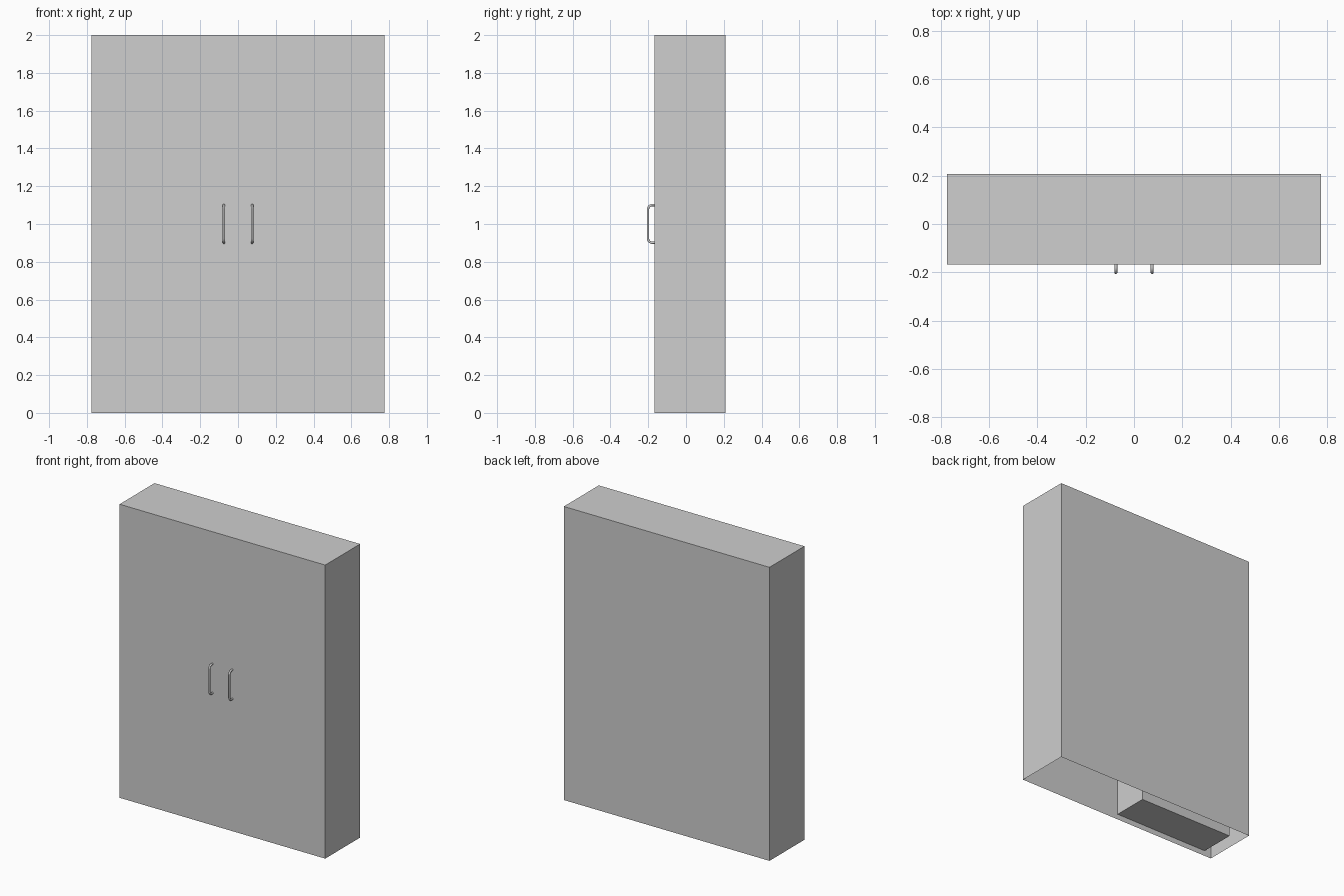
import bpy, bmesh, math
from mathutils import Matrix, Vector

cube = bpy.data.objects.get("Cube")
if cube:
    bpy.data.objects.remove(cube, do_unlink=True)

# Single grey finish
grey = bpy.data.materials.new("plain_grey")
grey.use_nodes = True
color = (0.62, 0.62, 0.62, 1)
grey.diffuse_color = color
grey.node_tree.nodes["Principled BSDF"].inputs["Base Color"].default_value = color


def add_box(name, low, high, open_bottom=False):
    low, high = Vector(low), Vector(high)
    bm = bmesh.new()
    bmesh.ops.create_cube(bm, size=1)
    bm.normal_update()
    if open_bottom:
        base = [f for f in bm.faces if f.normal.z < -0.5]
        bmesh.ops.delete(bm, geom=base, context='FACES')
    bmesh.ops.transform(bm, verts=bm.verts, matrix=Matrix.Translation(
        (low + high) / 2) @ Matrix.Diagonal((high - low).to_4d()))
    mesh = bpy.data.meshes.new(name)
    bm.to_mesh(mesh)
    bm.free()
    mesh.materials.append(grey)
    obj = bpy.data.objects.new(name, mesh)
    bpy.context.collection.objects.link(obj)
    return obj


def add_handle(name, x, front):
    # Round bar bent into a C, with arcs at both corners
    out, low, high, bend, radius = -0.201, 0.901, 1.1, 0.022, 0.0065
    path = [(front + 0.002, low)]
    for z, start in ((low + bend, 270), (high - bend, 180)):
        for i in range(7):
            a = math.radians(start - i * 15)
            path.append((out + bend + bend * math.cos(a), z + bend * math.sin(a)))
    path.append((front + 0.002, high))
    curve = bpy.data.curves.new(name, 'CURVE')
    curve.dimensions = '3D'
    curve.bevel_depth = radius
    curve.bevel_resolution = 3
    curve.use_fill_caps = True
    spline = curve.splines.new('POLY')
    spline.points.add(len(path) - 1)
    for point, (y, z) in zip(spline.points, path):
        point.co = (x, y, z, 1)
    curve.materials.append(grey)
    obj = bpy.data.objects.new(name, curve)
    bpy.context.collection.objects.link(obj)
    bpy.ops.object.select_all(action='DESELECT')
    obj.select_set(True)
    bpy.context.view_layer.objects.active = obj
    bpy.ops.object.convert(target='MESH')
    bpy.ops.object.shade_smooth_by_angle(angle=math.radians(40))


# Thin cabinet shell, open underneath
front, back, side = -0.168, 0.208, 0.775
add_box("cabinet_shell", (-side, front, 0), (side, back, 2), open_bottom=True)

# Drawer block inside the right half, just behind the front
add_box("inner_drawer_block", (-0.722, front + 0.003, 0.035), (-0.003, 0.08, 0.55))

# Pair of door handles
for label, sign in (("left", 1), ("right", -1)):
    add_handle(label + "_door_handle", sign * 0.075, front)
